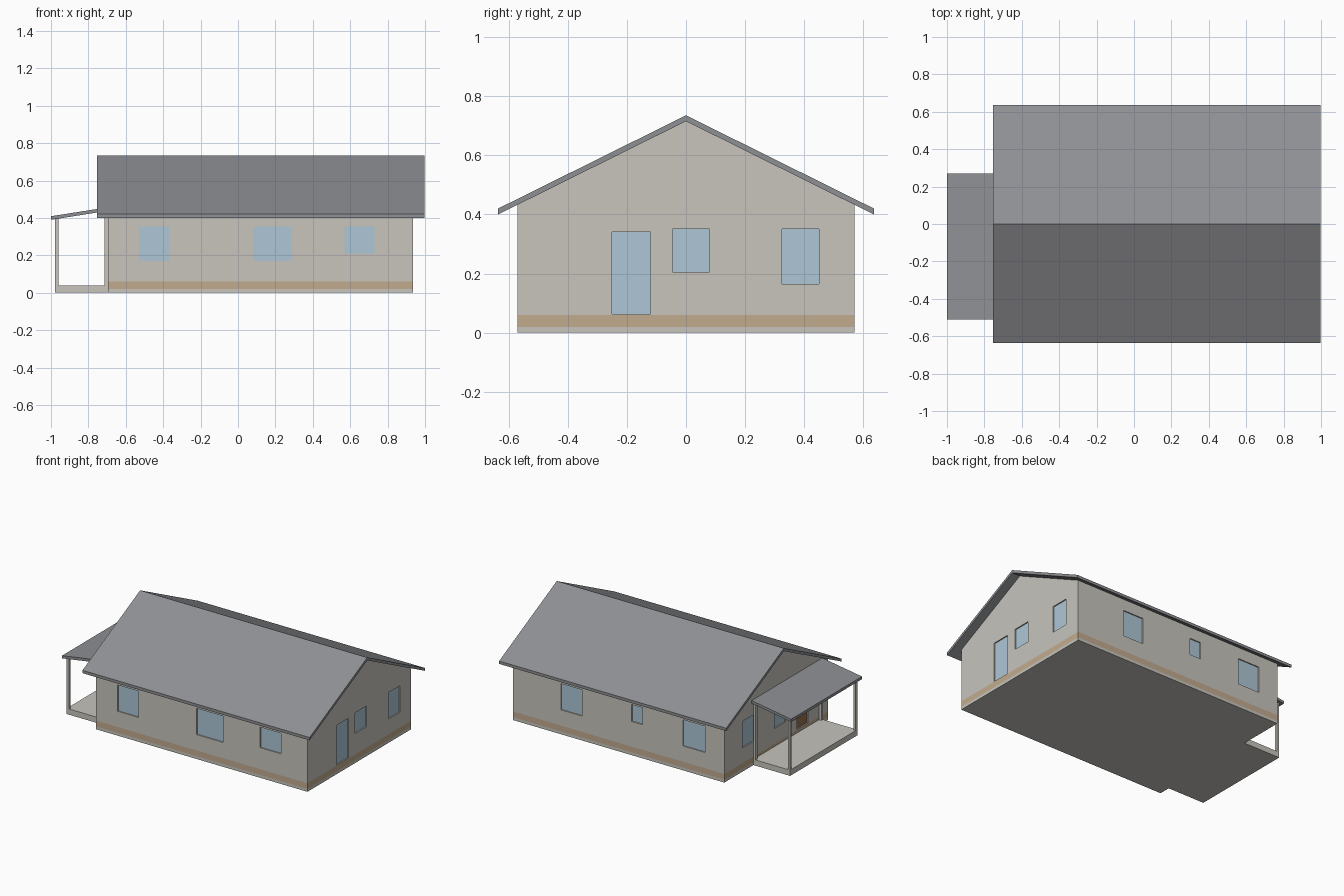
import bpy
import bmesh
from mathutils import Vector

cube = bpy.data.objects.get("Cube")
if cube:
    bpy.data.objects.remove(cube, do_unlink=True)


def material(name, *srgb):
    rgb = [c / 12.92 if c < 0.04 else ((c + 0.055) / 1.055) ** 2.4 for c in srgb]
    m = bpy.data.materials.new(name)
    m.use_nodes = True
    m.diffuse_color = (*rgb, 1)
    node = m.node_tree.nodes["Principled BSDF"]
    node.inputs["Base Color"].default_value = (*rgb, 1)
    node.inputs["Roughness"].default_value = 0.8
    return m


WALL = material("warm grey wall", 0.78, 0.77, 0.74)
BAND = material("tan band", 0.76, 0.67, 0.56)
ROOF = material("grey roof", 0.56, 0.565, 0.58)
GLASS = material("pale blue glass", 0.68, 0.78, 0.84)
DOOR = material("brown door", 0.58, 0.43, 0.30)


def finish(bm, name, *mats):
    bmesh.ops.recalc_face_normals(bm, faces=bm.faces)
    mesh = bpy.data.meshes.new(name)
    bm.to_mesh(mesh)
    bm.free()
    for m in mats:
        mesh.materials.append(m)
    obj = bpy.data.objects.new(name, mesh)
    bpy.context.scene.collection.objects.link(obj)
    return obj


def add_box(bm, lo, hi):
    verts = bmesh.ops.create_cube(bm, size=1)["verts"]
    lo, hi = Vector(lo), Vector(hi)
    for v in verts:
        v.co = (lo + hi) / 2 + v.co * (hi - lo)


def box(name, lo, hi, mat):
    bm = bmesh.new()
    add_box(bm, lo, hi)
    return finish(bm, name, mat)


def prism(profile, start, end, axis):
    """Extrude a 2D profile along x (axis 0) or y (axis 1)."""
    bm = bmesh.new()
    place = (lambda a, z, t: (t, a, z)) if axis == 0 else (lambda a, z, t: (a, t, z))
    face = bm.faces.new([bm.verts.new(place(a, z, start)) for a, z in profile])
    new = bmesh.ops.extrude_face_region(bm, geom=[face])["geom"]
    shift = Vector(place(0, 0, end - start))
    bmesh.ops.translate(bm, vec=shift, verts=[g for g in new if isinstance(g, bmesh.types.BMVert)])
    return bm


X0, X1, Y = -0.695, 0.935, 0.57
RIDGE, EAVE, EDGE = 0.715, 0.40, 0.635
THICK = 0.02
WALL_TOP = RIDGE - (RIDGE - EAVE) * Y / EDGE

# House walls with gables and a tan band near the ground
bm = prism([(-Y, 0), (Y, 0), (Y, WALL_TOP), (0, RIDGE), (-Y, WALL_TOP)], X0, X1, 0)
for z in (0.02, 0.06):
    bmesh.ops.bisect_plane(bm, geom=bm.verts[:] + bm.edges[:] + bm.faces[:],
                           plane_co=(0, 0, z), plane_no=(0, 0, 1))
for f in bm.faces:
    if 0.02 < f.calc_center_median().z < 0.06 and abs(f.normal.z) < 0.5:
        f.material_index = 1
house = finish(bm, "house_walls", WALL, BAND)

# Openings: start, end, bottom, top, along each wall
OPENINGS = {
    "front": [(-0.53, -0.37, 0.17, 0.353), (0.08, 0.285, 0.17, 0.353), (0.57, 0.73, 0.21, 0.353)],
    "back": [(0.405, 0.565, 0.17, 0.353), (-0.065, 0.02, 0.235, 0.353), (-0.545, -0.375, 0.17, 0.353)],
    "left": [(-0.25, -0.12, 0.063, 0.34), (-0.045, 0.08, 0.205, 0.35), (0.325, 0.45, 0.165, 0.35)],
    "right": [(0.24, 0.37, 0.165, 0.35), (-0.105, 0.02, 0.165, 0.35), (-0.35, -0.23, 0.063, 0.34)],
}
SIDES = {"front": (1, -Y, 1), "back": (1, Y, -1), "left": (0, X1, -1), "right": (0, X0, 1)}


def wall_box(side, a, b, z0, z1, near, far):
    """Corners of a box lying near..far inside the given wall."""
    axis, plane, inward = SIDES[side]
    p, q = sorted((plane + inward * near, plane + inward * far))
    return ((p, a, z0), (q, b, z1)) if axis == 0 else ((a, p, z0), (b, q, z1))


# Recesses cut in the walls, with panes set back inside
cut = bmesh.new()
for side, rows in OPENINGS.items():
    for i, row in enumerate(rows):
        add_box(cut, *wall_box(side, *row, -0.02, 0.012))
        is_door = side == "right" and i == 2
        box(f"{side}_{'door' if is_door else 'window'}_{i + 1}",
            *wall_box(side, *row, 0.008, 0.014), DOOR if is_door else GLASS)
cutter = finish(cut, "opening_cutter", WALL)
cutter.hide_render = True
cutter.hide_viewport = True
mod = house.modifiers.new("openings", "BOOLEAN")
mod.operation = "DIFFERENCE"
mod.solver = "EXACT"
mod.object = cutter

# Main gable roof
finish(prism([(-EDGE, EAVE), (0, RIDGE), (EDGE, EAVE), (EDGE, EAVE + THICK),
              (0, RIDGE + THICK), (-EDGE, EAVE + THICK)], -0.755, 0.997, 0), "main_roof", ROOF)

# Porch floor, lean-to roof and posts
PX, PY0, PY1 = -0.978, -0.49, 0.25
box("porch_floor", (PX, PY0, 0), (X0, PY1, 0.04), WALL)
finish(prism([(-1, 0.39), (X0, 0.438), (X0, 0.457), (-1, 0.409)], PY0 - 0.02, PY1 + 0.02, 1),
       "porch_roof", ROOF)
POST = 0.018
for xn, x, top in (("outer", PX, 0.398), ("wall", X0 - POST, 0.437)):
    for yn, y in (("front", PY0), ("back", PY1 - POST)):
        box(f"{xn}_{yn}_post", (x, y, 0.04), (x + POST, y + POST, top), WALL)
